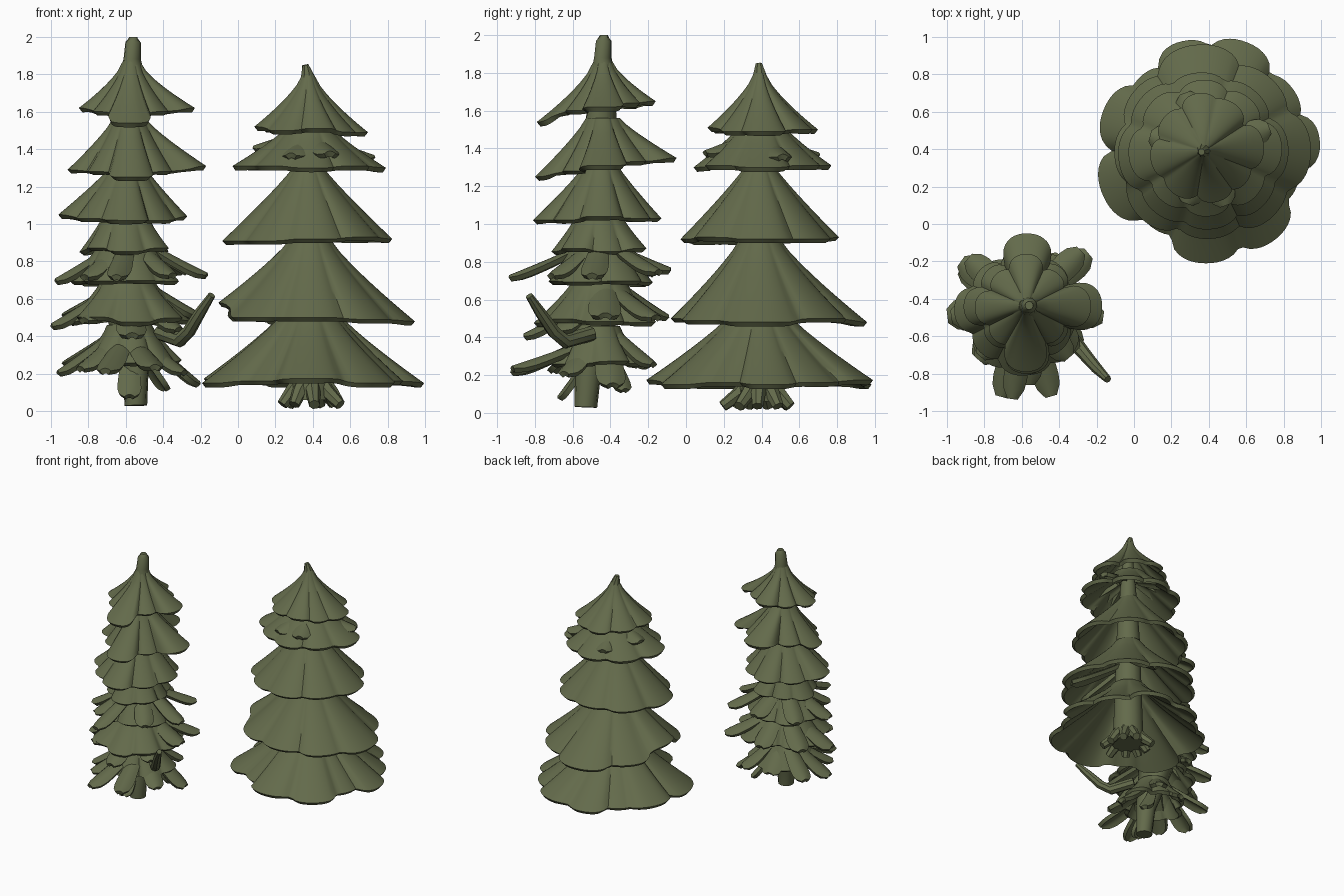
import bpy, math, random
from mathutils import Vector

random.seed(4)
green = bpy.data.materials.new("olive green")
green.diffuse_color = (0.125, 0.145, 0.07, 1)


def make(name, verts, faces, thick=0.0):
    """Mesh object, optionally thickened inwards, smooth with sharp edges kept."""
    me = bpy.data.meshes.new(name)
    me.from_pydata(verts, [], faces)
    me.materials.append(green)
    ob = bpy.data.objects.new(name, me)
    bpy.context.collection.objects.link(ob)
    bpy.ops.object.select_all(action='DESELECT')
    ob.select_set(True)
    bpy.context.view_layer.objects.active = ob
    if thick:
        m = ob.modifiers.new("thickness", 'SOLIDIFY')
        m.thickness = thick
        m.offset = -1
        bpy.ops.object.modifier_apply(modifier=m.name)
    bpy.ops.object.shade_smooth_by_angle(angle=math.radians(40))
    return ob


def tube(name, pts, radii, n=10):
    """Tapered closed tube along a path."""
    pts = [Vector(p) for p in pts]
    verts, faces = [], []
    for i, p in enumerate(pts):
        d = (pts[min(i + 1, len(pts) - 1)] - pts[max(i - 1, 0)]).normalized()
        q = d.to_track_quat('Z', 'Y')
        for k in range(n):
            a = 2 * math.pi * k / n
            verts.append(p + q @ Vector((math.cos(a), math.sin(a), 0)) * radii[i])
    for i in range(len(pts) - 1):
        for k in range(n):
            a, b = i * n + k, i * n + (k + 1) % n
            faces.append((a, b, b + n, a + n))
    faces.append(tuple(range(n))[::-1])
    faces.append(tuple(range((len(pts) - 1) * n, len(pts) * n)))
    return make(name, verts, faces)


def skirt(name, c, r0, z1, lobes, notch=0.8, spread=1.0, p=0.85, thick=0.03):
    """Lobed skirt of foliage; lobes are (angle in degrees, reach, tip height)."""
    N, M = 120, 9
    lobes = sorted((a % 360, r, z) for a, r, z in lobes)
    halves = []
    for i, l in enumerate(lobes):
        g1 = (lobes[(i + 1) % len(lobes)][0] - l[0]) % 360
        g0 = (l[0] - lobes[i - 1][0]) % 360
        halves.append(spread * 0.3 * (g0 + g1))
    verts, faces = [], []
    for k in range(N):
        th = 360 * k / N
        R, zs, ws = 0, 0, 0
        for (a, r, z), h in zip(lobes, halves):
            d = abs((th - a + 180) % 360 - 180) / h
            s = notch + (1 - notch) * math.sqrt(max(0, 1 - d ** 2.4))
            if d < 1.15:
                R = max(R, r * s)
            w = math.exp(-3 * d * d) + 1e-6
            zs, ws = zs + z * w, ws + w
        R = R or notch * sum(l[1] for l in lobes) / len(lobes)
        z0 = zs / ws
        t = math.radians(th)
        for j in range(M):
            u = j / (M - 1)
            rr = r0 + (R - r0) * u
            z = z1 + (z0 - z1) * u ** p
            verts.append((c[0] + rr * math.cos(t), c[1] + rr * math.sin(t), z))
    for k in range(N):
        for j in range(M - 1):
            a, b = k * M + j, (k + 1) % N * M + j
            faces.append((a, a + 1, b + 1, b))
    return make(name, verts, faces, thick)


def bough(name, c, ang, r0, z0, reach, z1, width, thick=0.03):
    """Single drooping petal-shaped bough, arched across its width."""
    U, V = 9, 7
    t = math.radians(ang)
    o, s = Vector((math.cos(t), math.sin(t), 0)), Vector((-math.sin(t), math.cos(t), 0))
    verts, faces = [], []
    for i in range(U):
        u = i / (U - 1)
        w = width * (0.5 + 0.5 * u) * max(0.35, math.sqrt(1 - u ** 6))
        for j in range(V):
            v = 2 * j / (V - 1) - 1
            z = z0 + (z1 - z0) * u ** 0.9 - 0.45 * w * v * v
            r = r0 + (reach - r0) * u
            p = o * r + s * (w * v)
            verts.append((c[0] + p.x, c[1] + p.y, z))
    for i in range(U - 1):
        for j in range(V - 1):
            a = i * V + j
            faces.append((a, a + V, a + V + 1, a + 1))
    return make(name, verts, faces, thick)


def ring(n, r, z, start=0, jr=0.03, jz=0.015):
    """Evenly spread lobes with a little variation."""
    return [(start + 360 * k / n + random.uniform(-6, 6), r + random.uniform(-jr, jr),
             z + random.uniform(-jz, jz)) for k in range(n)]


# ---------- wide tree ----------
B = (0.385, 0.39)
tube("wide_tree_trunk", [(0.385, 0.39, z) for z in (0.06, 0.3, 0.95, 1.4, 1.74)],
     [0.12, 0.11, 0.09, 0.06, 0.03], 14)
angles = (5, 35, 70, 102, 130, 158, 203, 236, 270, 308, 338)
reach = (.61, .57, .62, .6, .53, .59, .6, .5, .6, .6, .52)
skirt("wide_tree_skirt_1", B, 0.13, 0.55,
      [(a, r, 0.15 + 0.012 * (i % 3)) for i, (a, r) in enumerate(zip(angles, reach))], 0.8)
skirt("wide_tree_skirt_2", B, 0.10, 0.93,
      [(0, .56, .48), (48, .52, .5), (95, .57, .48), (140, .5, .5), (182, .49, .58),
       (225, .5, .5), (272, .47, .5), (318, .5, .49)], 0.78)
skirt("wide_tree_skirt_3", (0.375, 0.39), 0.06, 1.33,
      [(0, .45, .92), (50, .42, .92), (95, .42, .93), (140, .44, .92), (185, .46, .91),
       (232, .42, .91), (275, .42, .92), (320, .43, .93)], 0.8, p=0.9)
skirt("wide_tree_skirt_4", (0.38, 0.4), 0.13, 1.51,
      [(0, .41, 1.3), (48, .36, 1.31), (92, .37, 1.31), (140, .38, 1.31), (185, .41, 1.31),
       (230, .36, 1.31), (272, .36, 1.3), (318, .37, 1.31)], 0.72)
skirt("wide_tree_crown", (0.375, 0.39), 0.03, 1.8,
      [(5, .32, 1.49), (60, .3, 1.5), (95, .31, 1.5), (140, .28, 1.51), (190, .29, 1.52),
       (235, .28, 1.5), (285, .28, 1.51), (325, .28, 1.49)], 0.72, p=0.75)
tube("wide_tree_tip", [(0.375, 0.39, 1.72), (0.37, 0.39, 1.8), (0.36, 0.385, 1.85)],
     [0.055, 0.034, 0.018], 8)
# small overlapping boughs
for k, (a, z0, r, z1) in enumerate(((20, 1.47, .36, 1.37), (110, 1.47, .33, 1.38), (165, 1.5, .31, 1.42),
                                    (250, 1.48, .3, 1.38), (290, 1.48, .31, 1.39),
                                    (340, .74, .46, .52), (75, .78, .45, .53), (290, .72, .4, .54))):
    bough(f"wide_tree_bough_{k}", B, a, 0.08, z0, r, z1, 0.09)
# splayed roots
for k in range(9):
    t = math.radians(40 * k + random.uniform(-8, 8))
    r = random.uniform(0.15, 0.2)
    d = lambda q, z: (0.39 + q * math.cos(t), 0.39 + q * math.sin(t), z)
    tube(f"root_{k}", [d(0.04, 0.17), d(0.11, 0.1), d(r, 0.035)], [0.055, 0.04, 0.03], 7)

# ---------- slim tree ----------
A = (-0.58, -0.44)
tube("slim_tree_trunk", [(-0.545, -0.53, 0.03), (-0.55, -0.52, 0.25), (-0.6, -0.46, 0.6),
                         (-0.6, -0.45, 1.0), (-0.59, -0.45, 1.5), (-0.57, -0.44, 1.85)],
     [0.06, 0.075, 0.13, 0.12, 0.09, 0.05], 12)
tube("slim_tree_tip", [(-0.565, -0.44, 1.78), (-0.565, -0.44, 1.88), (-0.56, -0.435, 1.97),
                       (-0.56, -0.435, 2.0)], [0.07, 0.047, 0.042, 0.022], 10)
skirt("slim_tree_crown", (-0.57, -0.44), 0.045, 1.87,
      [(0, .34, 1.62), (45, .24, 1.64), (92, .28, 1.65), (135, .24, 1.63), (182, .28, 1.62),
       (225, .25, 1.6), (268, .35, 1.54), (315, .24, 1.6)], 0.6, p=0.72)
skirt("slim_tree_skirt_1", A, 0.09, 1.56,
      [(0, .41, 1.31), (45, .28, 1.33), (88, .39, 1.35), (138, .28, 1.33), (180, .33, 1.29),
       (225, .27, 1.28), (272, .36, 1.25), (318, .27, 1.28)], 0.58, p=0.85)
skirt("slim_tree_skirt_2", (-0.59, -0.45), 0.09, 1.31,
      [(0, .32, 1.04), (50, .3, 1.03), (92, .32, 1.03), (140, .31, 1.03), (182, .37, 1.05),
       (225, .33, 1.03), (268, .36, 1.02), (315, .3, 1.02)], 0.68, p=0.9)
# inner foliage behind the loose boughs
skirt("slim_tree_skirt_3", (-0.6, -0.46), 0.12, 1.05, ring(7, .25, .86, 10), 0.7)
skirt("slim_tree_skirt_4", (-0.6, -0.46), 0.13, 0.92, ring(7, .29, .7, 30), 0.7)
skirt("slim_tree_skirt_5", (-0.59, -0.46), 0.14, 0.7, ring(8, .32, .49, 5), 0.7)
skirt("slim_tree_skirt_6", (-0.58, -0.47), 0.12, 0.46, ring(7, .26, .27, 20), 0.65)
# loose boughs: angle, start height, reach, tip height, half width
boughs = [
    (-8, .93, .42, .74, .09), (45, .92, .42, .76, .09), (88, .9, .36, .77, .1), (140, .93, .4, .75, .09),
    (188, .92, .4, .71, .1), (228, .92, .36, .73, .09), (262, .92, .5, .73, .08), (310, .92, .36, .74, .09),
    (2, .72, .37, .53, .11), (40, .7, .44, .52, .1), (95, .72, .35, .52, .1), (145, .7, .42, .53, .1),
    (187, .7, .42, .47, .11), (230, .68, .38, .5, .1), (272, .62, .42, .42, .1), (318, .66, .36, .45, .1),
    (8, .45, .38, .16, .1), (55, .46, .33, .27, .09), (100, .45, .25, .26, .1), (150, .46, .4, .27, .09),
    (190, .46, .39, .22, .1), (226, .44, .38, .24, .09), (255, .42, .5, .23, .09), (286, .4, .5, .25, .09),
    (325, .42, .36, .22, .09), (270, .34, .24, .09, .08), (30, .36, .24, .13, .07),
]
for k, (a, z0, r, z1, w) in enumerate(boughs):
    bough(f"slim_tree_bough_{k}", A, a, 0.07, z0, r, z1, w)
# stray broken branch
tube("broken_branch", [(-0.42, -0.5, 0.42), (-0.31, -0.64, 0.38), (-0.26, -0.7, 0.43),
                       (-0.2, -0.77, 0.53), (-0.14, -0.83, 0.62)],
     [0.04, 0.04, 0.035, 0.03, 0.02], 8)
